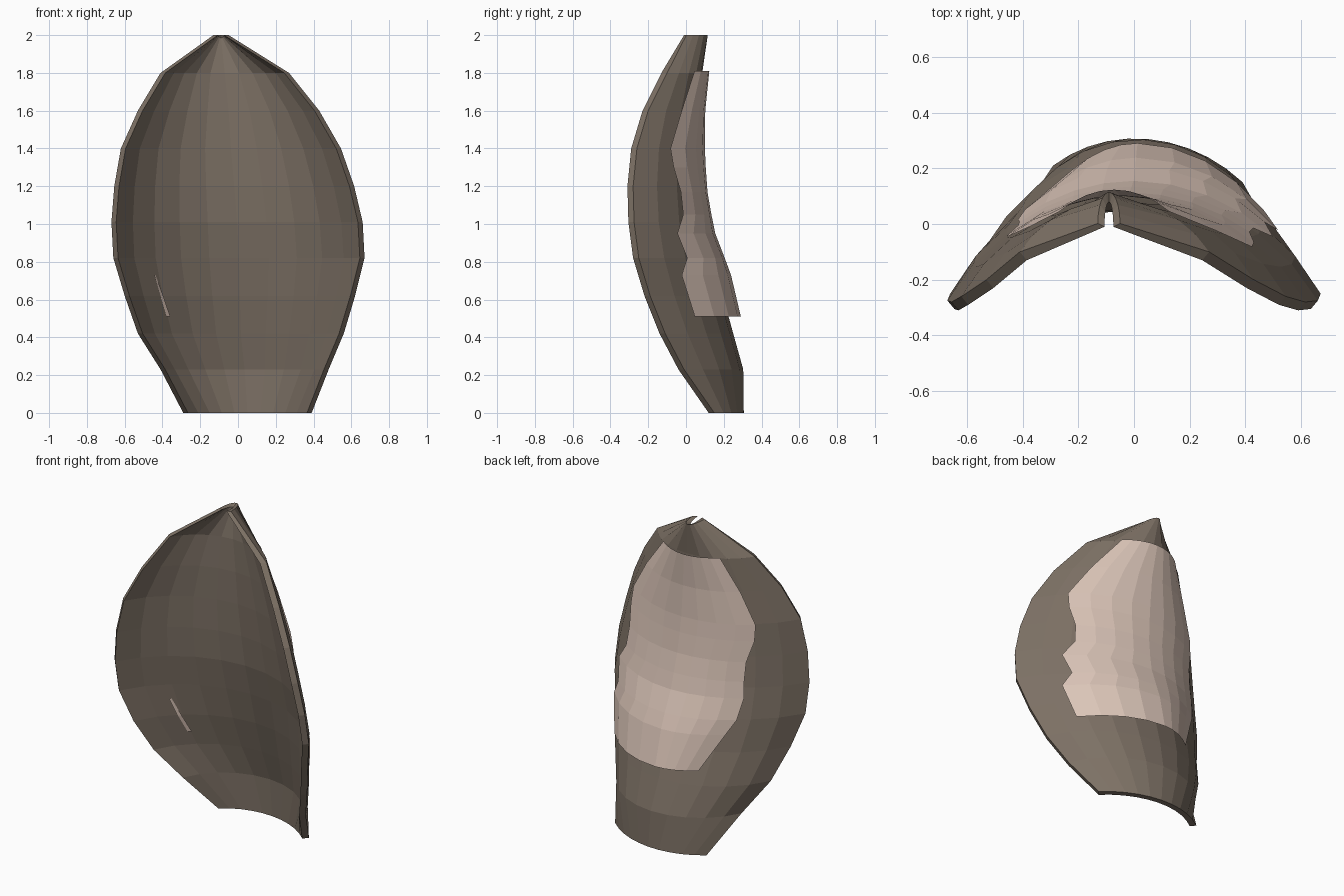
import bpy, bmesh
from math import sin, cos, atan, pi

cube = bpy.data.objects.get("Cube")
if cube:
    bpy.data.objects.remove(cube)


def material(name, rgb):
    m = bpy.data.materials.new(name)
    m.use_nodes = True
    m.diffuse_color = (*rgb, 1)
    m.node_tree.nodes["Principled BSDF"].inputs["Base Color"].default_value = (*rgb, 1)
    return m


BROWN = material("brown_grey", (0.205, 0.165, 0.13))
PINK = material("pale_pink", (0.71, 0.56, 0.48))

# Shell rows: height, right edge x, left edge x, left edge y, middle y,
# how much further back the right edge lies
ROWS = [
    (0.00, -0.29, 0.39, 0.12, 0.305, 0.06),
    (0.23, -0.41, 0.48, -0.04, 0.303, 0.04),
    (0.42, -0.53, 0.56, -0.14, 0.25, 0.02),
    (0.62, -0.60, 0.62, -0.22, 0.195, 0),
    (0.82, -0.66, 0.67, -0.28, 0.15, 0),
    (1.01, -0.67, 0.66, -0.305, 0.112, 0),
    (1.20, -0.655, 0.615, -0.31, 0.095, 0),
    (1.40, -0.62, 0.545, -0.29, 0.086, 0),
    (1.60, -0.53, 0.43, -0.23, 0.082, 0),
    (1.80, -0.41, 0.27, -0.13, 0.086, 0),
    (2.00, -0.13, -0.05, -0.01, 0.115, 0),
]
COLS = 10
THICK = 0.035


def row_at(z):
    """Shell row at any height."""
    for a, b in zip(ROWS, ROWS[1:]):
        if z <= b[0]:
            t = (z - a[0]) / (b[0] - a[0])
            return [p + (q - p) * t for p, q in zip(a, b)]
    return ROWS[-1]


def arc(row, u, inner=False):
    """Point on a row's arc, u from -1 (right edge) to 1 (left edge)."""
    z, x0, x1, edge, mid, tilt = row
    cx, w = (x0 + x1) / 2, (x1 - x0) / 2
    edge += tilt / 2
    if inner:
        w -= min(0.025, w * 0.6)
        mid -= THICK
        z = min(z, 1.985 + 0.015 * abs(u))
    else:
        edge += min(0.03, w * 0.3)
    d = mid - edge
    if d > w:
        a = u * pi / 2
        return cx + w * sin(a), mid - d * (1 - cos(a)), z
    r = (w * w + d * d) / (2 * d)
    a = u * 2 * atan(d / w)
    dx = r * sin(a)
    return cx + dx, mid - r * (1 - cos(a)) - tilt / 2 * dx / w, z


def grid(bm, points, flip=False):
    """Faces between rows of points; returns the vertices."""
    vs = [[bm.verts.new(p) for p in line] for line in points]
    for a, b in zip(vs, vs[1:]):
        for i in range(len(a) - 1):
            quad = [a[i], a[i + 1], b[i + 1], b[i]]
            bm.faces.new(quad[::-1] if flip else quad)
    return vs


def finish(bm, name, mat):
    mesh = bpy.data.meshes.new(name)
    bm.to_mesh(mesh)
    bm.free()
    mesh.materials.append(mat)
    obj = bpy.data.objects.new(name, mesh)
    bpy.context.collection.objects.link(obj)


# Curved shell with thickness
bm = bmesh.new()
us = [2 * i / COLS - 1 for i in range(COLS + 1)]
outer = grid(bm, [[arc(r, u) for u in us] for r in ROWS], True)
inner = grid(bm, [[arc(r, u, True) for u in us] for r in ROWS])


def rim(g):
    return g[0] + [r[-1] for r in g[1:]] + g[-1][-2::-1] + [r[0] for r in g[-2:0:-1]]


o, n = rim(outer), rim(inner)
for i in range(len(o)):
    bm.faces.new((o[i - 1], o[i], n[i], n[i - 1]))
bmesh.ops.recalc_face_normals(bm, faces=bm.faces)
finish(bm, "shell", BROWN)

# Pale patch on the back: height, reach to the right and to the left along
# the arc, lift at the middle
PATCH = [
    (0.51, 0.33, 0.69, 0.055), (0.73, 0.45, 0.70, 0.058),
    (0.82, 0.50, 0.60, 0.045), (0.95, 0.53, 0.66, 0.021),
    (1.05, 0.52, 0.57, 0.016), (1.17, 0.53, 0.58, 0.006),
    (1.30, 0.60, 0.66, 0.004), (1.40, 0.62, 0.70, 0.004),
    (1.60, 0.58, 0.62, 0.010), (1.81, 0.52, 0.52, 0.026),
]


def patch_point(z, right, left, lift, s):
    row = row_at(z)
    x, y, z = arc(row, s * (left if s > 0 else right))
    cx = (row[1] + row[2]) / 2
    return cx + (x - cx) * (1 + 0.02 * abs(s)), y + 0.01 + lift * (1 - s * s), z


bm = bmesh.new()
steps = [i / 4 for i in range(-4, 5)]
grid(bm, [[patch_point(*p, s) for s in steps] for p in PATCH], True)
finish(bm, "back_patch", PINK)

# Sliver of the patch showing through on the inside
bm = bmesh.new()
lines = []
for z, x, width in ((0.51, -0.37, 0.01), (0.62, -0.405, 0.008), (0.73, -0.44, 0.003)):
    r = row_at(z)
    u = min((i / 200 for i in range(-200, 0)), key=lambda t: abs(arc(r, t, True)[0] - x))
    px, py, pz = arc(r, u, True)
    lines.append([(px - width, py - 0.02, pz), (px + width, py - 0.006, pz)])
grid(bm, lines)
finish(bm, "inner_sliver", PINK)
